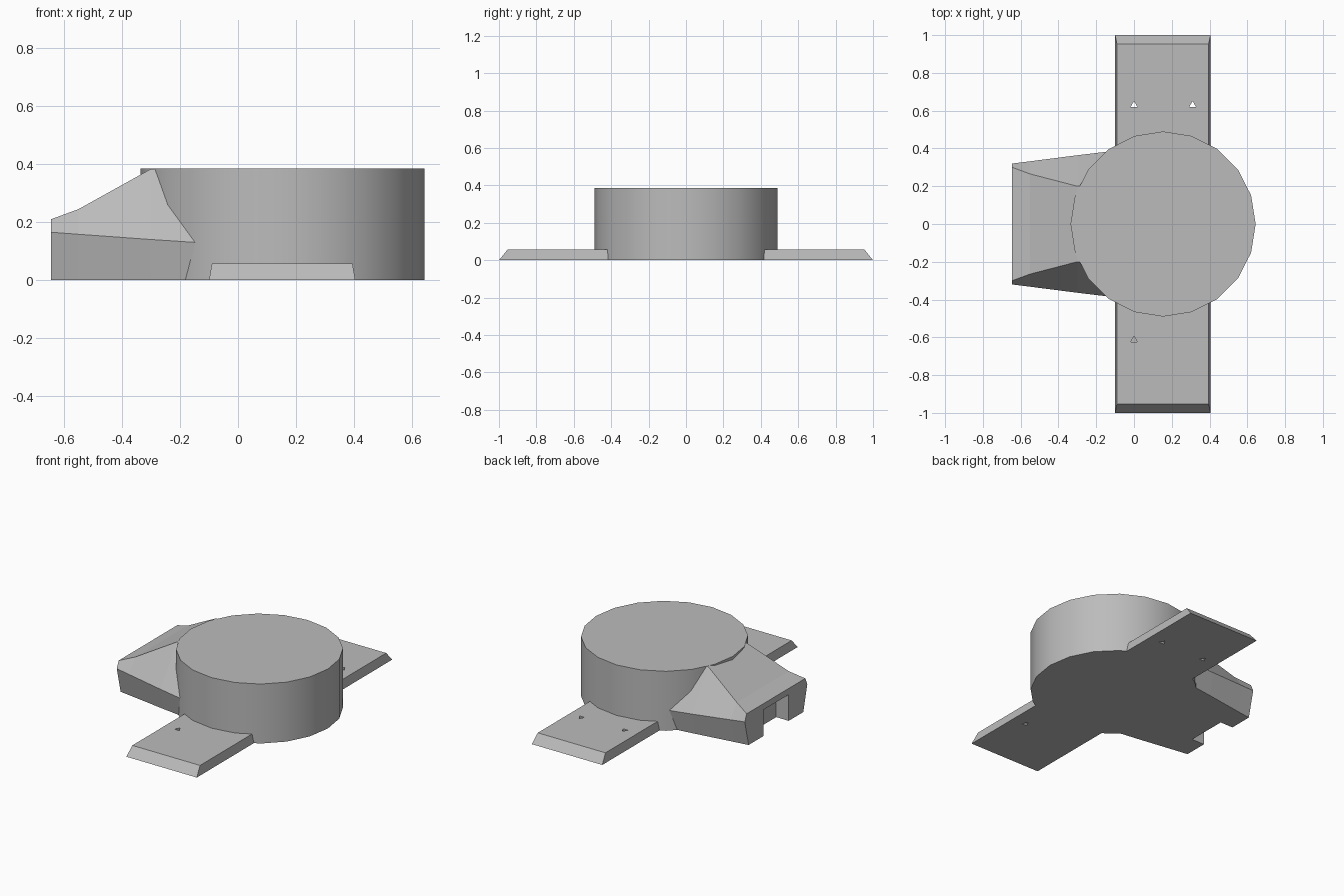
import bpy, bmesh, math
from mathutils import Matrix

cube = bpy.data.objects.get("Cube")
if cube:
    bpy.data.objects.remove(cube, do_unlink=True)

grey = bpy.data.materials.new("plain grey")
grey.use_nodes = True
GREY = (0.5, 0.5, 0.5, 1)
grey.diffuse_color = GREY
grey.node_tree.nodes["Principled BSDF"].inputs["Base Color"].default_value = GREY


def finish(name, bm, helper=False):
    bmesh.ops.recalc_face_normals(bm, faces=bm.faces)
    mesh = bpy.data.meshes.new(name)
    bm.to_mesh(mesh)
    bm.free()
    mesh.materials.append(grey)
    ob = bpy.data.objects.new(name, mesh)
    bpy.context.collection.objects.link(ob)
    if helper:
        ob.hide_render = True
        ob.hide_set(True)
    return ob


def loft(rings):
    """Skin a list of equal-length closed rings and cap both ends."""
    bm = bmesh.new()
    rows = [[bm.verts.new(p) for p in ring] for ring in rings]
    n = len(rows[0])
    for a, b in zip(rows, rows[1:]):
        for i in range(n):
            j = (i + 1) % n
            bm.faces.new((a[i], a[j], b[j], b[i]))
    bm.faces.new(rows[0])
    bm.faces.new(rows[-1])
    return bm


def rectangle(x0, x1, y0, y1, z):
    return [(x0, y0, z), (x1, y0, z), (x1, y1, z), (x0, y1, z)]


def cut(target, cutter):
    mod = target.modifiers.new(cutter.name, 'BOOLEAN')
    mod.operation = 'DIFFERENCE'
    mod.solver = 'EXACT'
    mod.object = cutter


# Drum
bm = bmesh.new()
bmesh.ops.create_cone(bm, cap_ends=True, segments=20, radius1=0.49, radius2=0.49,
                      depth=0.385, matrix=Matrix.Translation((0.154, 0, 0.1925)))
drum = finish("drum", bm)
bpy.context.view_layer.objects.active = drum
drum.select_set(True)
bpy.ops.object.shade_smooth_by_angle(angle=math.radians(35))
drum.select_set(False)

# Mounting plate with bevelled rim
plate = finish("mounting_plate", loft([rectangle(-0.1, 0.405, -1, 1, 0),
                                       rectangle(-0.09, 0.395, -0.953, 0.953, 0.058)]))

# Screw holes: through at the back, blind at the front
holes = [(0, 0.63, -0.1, 0.1), (0.31, 0.63, -0.1, 0.1),
         (0, -0.615, 0.03, 0.1), (0.31, -0.62, -0.1, 0.03)]
for i, (x, y, low, high) in enumerate(holes):
    bm = bmesh.new()
    bmesh.ops.create_cone(bm, cap_ends=True, segments=3, radius1=0.021, radius2=0.021,
                          depth=high - low,
                          matrix=Matrix.Translation((x, y, (low + high) / 2)))
    cut(plate, finish(f"hole_cutter_{i}", bm, True))

# Side housing: x, foot half-width, shoulder half-width and z, ridge half-width and z
sections = [(-0.645, 0.28, 0.32, 0.165, 0.30, 0.21),
            (-0.55, 0.294, 0.332, 0.158, 0.265, 0.245),
            (-0.30, 0.332, 0.364, 0.14, 0.20, 0.384),
            (-0.10, 0.36, 0.388, 0.127, 0.20, 0.384)]
rings = []
for x, foot, shoulder, sz, ridge, rz in sections:
    half = [(foot, 0), (shoulder, sz), (ridge, rz)]
    rings.append([(x, y, z) for y, z in half] + [(x, -y, z) for y, z in reversed(half)])
housing = finish("side_housing", loft(rings))

# Notch in the end of the housing
notch = loft([rectangle(-0.75, -0.555, -0.13, 0.13, -0.1),
              rectangle(-0.75, -0.555, -0.13, 0.13, 0.17)])
cut(housing, finish("notch_cutter", notch, True))
